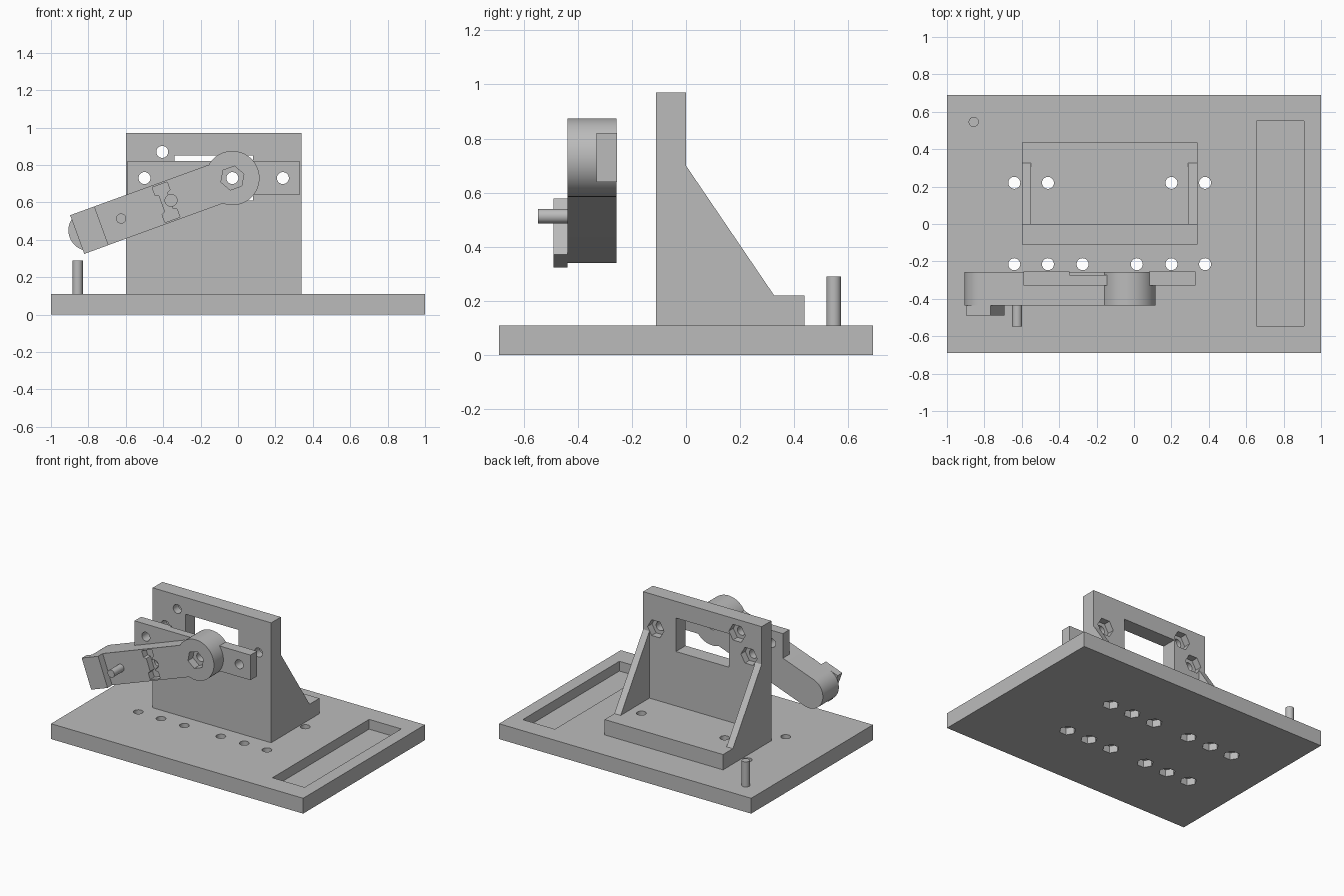
import bpy, bmesh
from math import sin, cos, radians, asin, degrees, sqrt

cube = bpy.data.objects.get("Cube")
if cube:
    bpy.data.objects.remove(cube, do_unlink=True)

grey = bpy.data.materials.new("plain_grey")
grey.use_nodes = True
grey.diffuse_color = (0.5, 0.5, 0.5, 1)
grey.node_tree.nodes["Principled BSDF"].inputs["Base Color"].default_value = (0.5, 0.5, 0.5, 1)


def prism(name, pts, axis, a, b):
    """Extrude a 2D profile along an axis from a to b."""
    def place(p, q, t):
        return {"x": (t, p, q), "y": (p, t, q), "z": (p, q, t)}[axis]
    bm = bmesh.new()
    ends = [[bm.verts.new(place(p, q, t)) for p, q in pts] for t in (a, b)]
    for loop in ends:
        bm.faces.new(loop)
    n = len(pts)
    for i in range(n):
        j = (i + 1) % n
        bm.faces.new((ends[0][i], ends[0][j], ends[1][j], ends[1][i]))
    bmesh.ops.recalc_face_normals(bm, faces=bm.faces)
    mesh = bpy.data.meshes.new(name)
    bm.to_mesh(mesh)
    bm.free()
    mesh.materials.append(grey)
    obj = bpy.data.objects.new(name, mesh)
    bpy.context.collection.objects.link(obj)
    return obj


def rect(x0, x1, y0, y1):
    return [(x0, y0), (x1, y0), (x1, y1), (x0, y1)]


def arc(cx, cy, r, start, end, steps):
    angles = [radians(start + (end - start) * i / steps) for i in range(steps + 1)]
    return [(cx + r * cos(t), cy + r * sin(t)) for t in angles]


def ngon(c, r, n=32, turn=0):
    return arc(c[0], c[1], r, turn, turn + 360, n)[:-1]


def cut(obj, cutters):
    """Subtract each cutter, then discard it."""
    for c in cutters:
        c.hide_render = True
        mod = obj.modifiers.new("cut", "BOOLEAN")
        mod.operation, mod.solver, mod.object = "DIFFERENCE", "EXACT", c
    bpy.context.view_layer.update()
    deps = bpy.context.evaluated_depsgraph_get()
    mesh = bpy.data.meshes.new_from_object(obj.evaluated_get(deps))
    obj.modifiers.clear()
    obj.data = mesh
    for c in cutters:
        bpy.data.objects.remove(c, do_unlink=True)


HOLE, NUT = 0.032, 0.06
BASE_TOP = 0.11
columns = (-0.64, -0.46, -0.275, 0.015, 0.2, 0.38)
mounts = [(-0.5, 0.73), (0.24, 0.73)]

# Base board with tray pocket, bolt holes and nut recesses underneath
base = prism("base_board", rect(-1, 1, -0.69, 0.69), "z", 0, BASE_TOP)
cutters = [prism("tray", rect(0.655, 0.91, -0.545, 0.55), "z", 0.04, 0.2)]
for x in columns:
    for y in (-0.215, 0.22):
        cutters.append(prism("bolt_hole", ngon((x, y), HOLE), "z", -0.1, 0.2))
        cutters.append(prism("nut_recess", ngon((x, y), 0.055, 6), "z", -0.1, 0.05))
cut(base, cutters)

# Rear post
post = prism("rear_post", ngon((-0.857, 0.546), 0.027), "z", BASE_TOP, 0.29)

# Upright bracket: L profile hollowed between two side gussets
side = [(-0.11, BASE_TOP), (0.437, BASE_TOP), (0.437, 0.22), (0.326, 0.22),
        (0, 0.7), (0, 0.97), (-0.11, 0.97)]
bracket = prism("upright_bracket", side, "x", -0.6, 0.34)
cutters = [prism("bay", rect(-0.55, 0.29, 0, 0.6), "z", 0.22, 1.2),
           prism("window", rect(-0.34, 0.08, 0.61, 0.85), "y", -0.3, 0.1)]
for c in mounts + [(-0.405, 0.87)]:
    cutters.append(prism("bolt_hole", ngon(c, HOLE), "y", -0.3, 0.1))
    cutters.append(prism("nut_recess", ngon(c, 0.065, 6), "y", -0.05, 0.05))
for x in (columns[1], columns[4]):
    cutters.append(prism("floor_hole", ngon((x, 0.22), HOLE), "z", 0, 0.4))
cut(bracket, cutters)

# Cross bar carrying the arm
PIVOT = (-0.03, 0.73)
bar = prism("cross_bar", rect(-0.59, 0.33, 0.64, 0.82), "y", -0.33, -0.255)
cutters = [prism("bar_hole", ngon(c, HOLE), "y", -0.5, 0) for c in mounts + [PIVOT]]
cutters.append(prism("back_recess", rect(-0.345, 0.08, 0.5, 1), "y", -0.272, -0.1))
cut(bar, cutters)

# Swinging arm, drawn along its own length then tilted about the pivot
TILT = radians(20)
HUB, HALF = 0.145, 0.11


def tilted(pts):
    return [(PIVOT[0] - u * cos(TILT) - v * sin(TILT),
             PIVOT[1] - u * sin(TILT) + v * cos(TILT)) for u, v in pts]


join = degrees(asin(HALF / HUB))
outline = arc(0, 0, HUB, join, 360 - join, 40) + arc(0.816, 0, HALF, -90, 90, 24)
FRONT = -0.437
arm = prism("swing_arm", tilted(outline), "y", FRONT, -0.256)
dogbone = [(0.335, -0.1), (0.42, -0.1), (0.42, -0.055), (0.4, -0.045)]
dogbone += [(u, -v) for u, v in reversed(dogbone)]
dogbone += [(0.335, 0.055), (0.355, 0.045), (0.355, -0.045), (0.335, -0.055)]
cut(arm, [prism("groove", tilted(dogbone), "y", -0.5, -0.39),
          prism("groove_hole", tilted(ngon((0.349, 0), HOLE)), "y", -0.5, -0.37),
          prism("hub_nut", tilted(ngon((0, 0), 0.065, 6)), "y", -0.5, -0.38),
          prism("hub_hole", ngon(PIVOT, HOLE), "y", -0.6, 0)])

# Arm details: stop block at the tip and front peg
block = prism("tip_block", tilted(rect(0.745, 0.883, -HALF, HALF)), "y", -0.489, FRONT)
peg = prism("arm_peg", tilted(ngon((0.633, 0), 0.027)), "y", -0.547, FRONT)

# Smooth round walls, keep edges sharp
for obj in (base, post, bracket, bar, arm, block, peg):
    bpy.ops.object.select_all(action="DESELECT")
    obj.select_set(True)
    bpy.context.view_layer.objects.active = obj
    bpy.ops.object.shade_smooth_by_angle(angle=radians(30))
